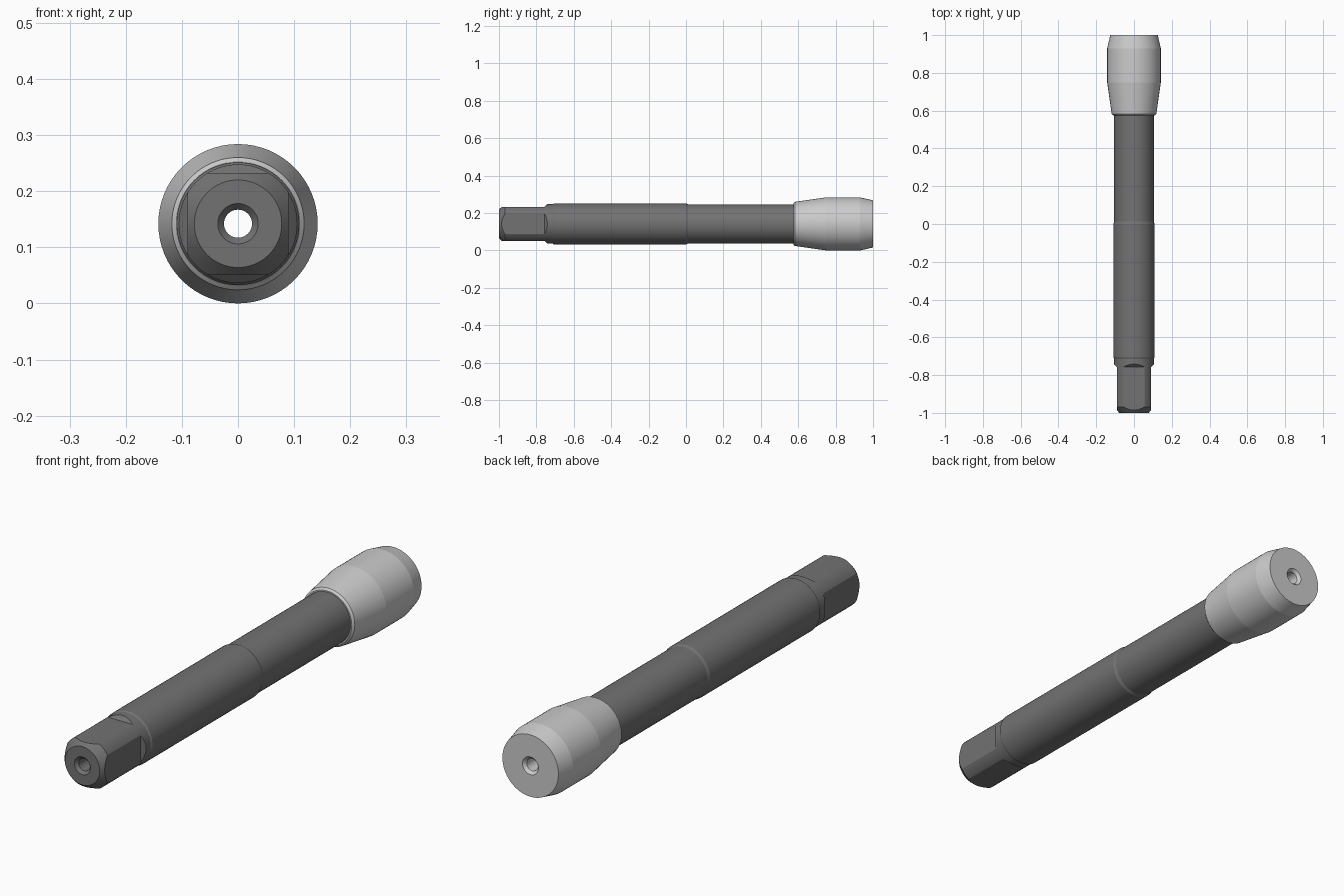
import bpy, bmesh
from math import pi, radians
from mathutils import Vector

if "Cube" in bpy.data.objects:
    bpy.data.objects.remove(bpy.data.objects["Cube"])

AXIS_Z = 0.142


def make_object(name, bm):
    bmesh.ops.recalc_face_normals(bm, faces=bm.faces)
    mesh = bpy.data.meshes.new(name)
    bm.to_mesh(mesh)
    bm.free()
    obj = bpy.data.objects.new(name, mesh)
    bpy.context.collection.objects.link(obj)
    return obj


def lathe(name, profile, steps=64):
    """Spin a closed (y, radius) outline about the tool axis."""
    bm = bmesh.new()
    verts = [bm.verts.new((0, y, AXIS_Z + r)) for y, r in profile]
    edges = [bm.edges.new((a, b)) for a, b in zip(verts, verts[1:] + verts[:1])]
    bmesh.ops.spin(bm, geom=verts + edges, cent=(0, 0, AXIS_Z), axis=(0, 1, 0),
                   angle=2 * pi, steps=steps, use_merge=True)
    bmesh.ops.remove_doubles(bm, verts=bm.verts, dist=1e-5)
    return make_object(name, bm)


def square_loft(name, sections):
    """Loft square sections given as (y, half width)."""
    bm = bmesh.new()
    rings = [[bm.verts.new((sx * h, y, AXIS_Z + sz * h))
              for sx, sz in ((-1, -1), (1, -1), (1, 1), (-1, 1))] for y, h in sections]
    for a, b in zip(rings, rings[1:]):
        for i in range(4):
            j = (i + 1) % 4
            bm.faces.new((a[i], a[j], b[j], b[i]))
    bm.faces.new(rings[0])
    bm.faces.new(rings[-1])
    return make_object(name, bm)


def activate(obj):
    bpy.ops.object.select_all(action='DESELECT')
    obj.select_set(True)
    bpy.context.view_layer.objects.active = obj


# Stepped shaft with chamfered drive end, collar and countersunk bore
shaft = lathe("shaft", [
    (-0.988, 0.025), (-1.0, 0.036), (-1.0, 0.078), (-0.968, 0.1057),
    (-0.712, 0.1057), (-0.706, 0.1095), (0.0, 0.1095), (0.012, 0.105),
    (0.59, 0.105), (0.59, 0.025)])

# Square drive flats, ending in 45 degree run-outs
cutter = square_loft("square_drive_envelope", [
    (-1.1, 0.0902), (-0.757, 0.0902), (-0.647, 0.2), (1.1, 0.2)])
cutter.hide_render = True
cut = shaft.modifiers.new("square_drive", 'BOOLEAN')
cut.operation = 'INTERSECT'
cut.solver = 'EXACT'
cut.object = cutter
activate(shaft)
bpy.ops.object.modifier_apply(modifier=cut.name)
bpy.data.objects.remove(cutter)

# Flared end sleeve
sleeve = lathe("end_sleeve", [
    (0.574, 0.025), (0.574, 0.110), (0.582, 0.118), (0.75, 0.142), (0.93, 0.142),
    (1.0, 0.126), (1.0, 0.036), (0.988, 0.025)])

# Dark steel on the shaft
steel = bpy.data.materials.new("dark_steel")
steel.diffuse_color = (0.17, 0.17, 0.17, 1)
steel.use_nodes = True
steel.node_tree.nodes["Principled BSDF"].inputs["Base Color"].default_value = steel.diffuse_color
shaft.data.materials.clear()
shaft.data.materials.append(steel)

for obj in (shaft, sleeve):
    activate(obj)
    bpy.ops.object.shade_smooth_by_angle(angle=radians(7))
